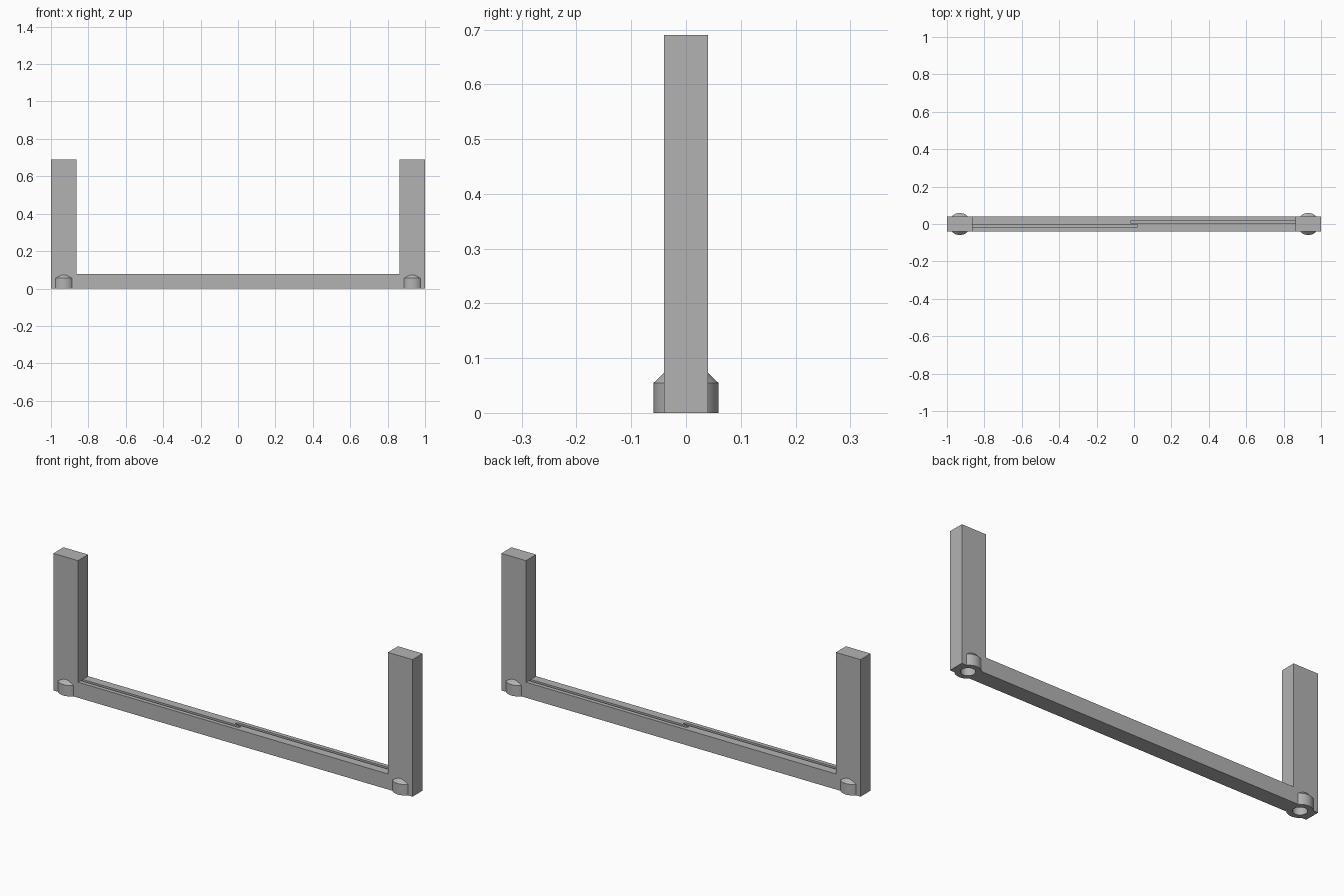
import bpy, bmesh, math
from mathutils import Matrix, Vector

cube = bpy.data.objects.get("Cube")
if cube:
    bpy.data.objects.remove(cube, do_unlink=True)

HALF_X, HALF_Y, HEIGHT = 1.0, 0.04, 0.69
ARM_W, BAR_H = 0.137, 0.078
BOSS_X = HALF_X - ARM_W / 2

grey = bpy.data.materials.new("matte grey")
grey.use_nodes = True
colour = (0.45, 0.45, 0.45, 1)
grey.diffuse_color = colour
grey.node_tree.nodes["Principled BSDF"].inputs["Base Color"].default_value = colour


def make_object(name, bm):
    bmesh.ops.recalc_face_normals(bm, faces=bm.faces)
    mesh = bpy.data.meshes.new(name)
    bm.to_mesh(mesh)
    bm.free()
    mesh.materials.append(grey)
    obj = bpy.data.objects.new(name, mesh)
    bpy.context.collection.objects.link(obj)
    return obj


def prism(name, points, offset):
    """Extrude a closed outline along a vector."""
    bm = bmesh.new()
    face = bm.faces.new([bm.verts.new(p) for p in points])
    ext = bmesh.ops.extrude_face_region(bm, geom=[face])["geom"]
    verts = [g for g in ext if isinstance(g, bmesh.types.BMVert)]
    bmesh.ops.translate(bm, verts=verts, vec=Vector(offset))
    return make_object(name, bm)


def lathe(name, profile, x, steps=64):
    """Spin a radius/height profile about a vertical axis at x."""
    bm = bmesh.new()
    rings = []
    for r, z in profile:
        angles = [2 * math.pi * i / steps for i in range(steps)]
        rings.append([bm.verts.new((x + r * math.cos(a), r * math.sin(a), z)) for a in angles])
    for low, high in zip(rings, rings[1:]):
        for i in range(steps):
            j = (i + 1) % steps
            bm.faces.new((low[i], low[j], high[j], high[i]))
    bm.faces.new(rings[0])
    bm.faces.new(rings[-1])
    return make_object(name, bm)


def combine(target, tool, operation):
    """Apply a boolean and discard the tool."""
    tool.hide_render = True
    mod = target.modifiers.new(operation.lower(), 'BOOLEAN')
    mod.operation, mod.object, mod.solver = operation, tool, 'EXACT'
    bpy.context.view_layer.objects.active = target
    bpy.ops.object.modifier_apply(modifier=mod.name)
    bpy.data.objects.remove(tool, do_unlink=True)


# U-shaped frame: base bar with two upright arms
inner = HALF_X - ARM_W
right_half = [(HALF_X, 0), (HALF_X, HEIGHT), (inner, HEIGHT), (inner, BAR_H)]
outline = right_half + [(-x, z) for x, z in reversed(right_half)]
frame = prism("frame", [(x, -HALF_Y, z) for x, z in outline], (0, 2 * HALF_Y, 0))

for side in (-1, 1):
    # Round boss with a conical shoulder, bored from below
    boss = lathe("boss", [(0.059, 0), (0.059, 0.055), (0.03, 0.083)], side * BOSS_X)
    combine(frame, boss, 'UNION')
    bore = lathe("bore_cutter", [(0.033, -0.02), (0.033, 0.055)], side * BOSS_X)
    combine(frame, bore, 'DIFFERENCE')

    # Narrow channel from the arm to just past the middle, with a round end
    r, y, end = 0.008, side * 0.011, -side * 0.012
    arc = [math.pi / 2 + math.pi * i / 12 for i in range(13)]
    path = [(end + side * r * math.cos(a), y + r * math.sin(a)) for a in arc]
    path += [(side * inner, y - r), (side * inner, y + r)]
    channel = prism("channel_cutter", [(px, py, BAR_H - 0.02) for px, py in path], (0, 0, 0.021))
    combine(frame, channel, 'DIFFERENCE')

# Smooth the round walls, keep the corners crisp
bpy.ops.object.select_all(action='DESELECT')
frame.select_set(True)
bpy.context.view_layer.objects.active = frame
bpy.ops.object.shade_smooth_by_angle(angle=math.radians(25))
